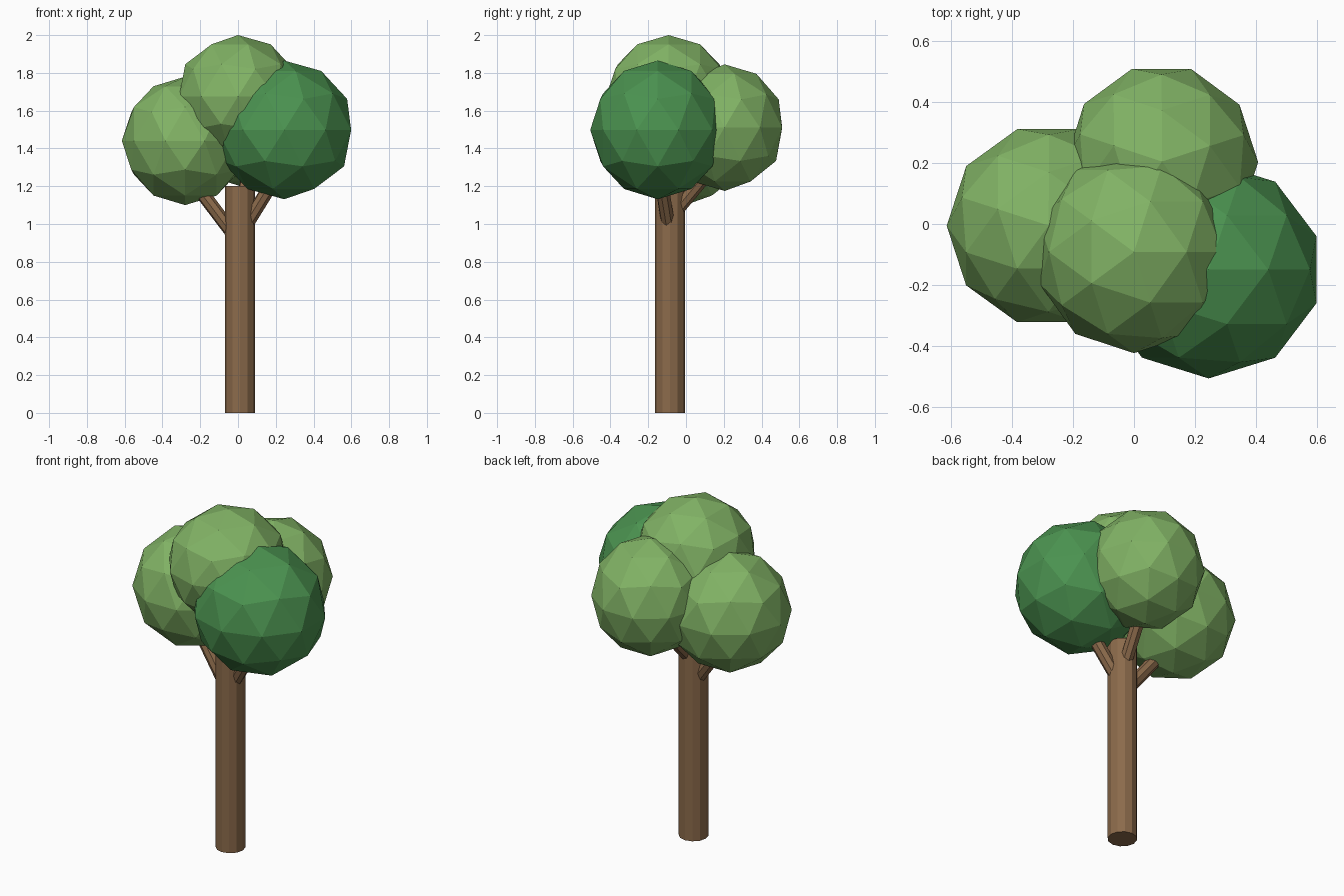
import bpy
from math import radians
from mathutils import Vector

if "Cube" in bpy.data.objects:
    bpy.data.objects.remove(bpy.data.objects["Cube"])


def material(name, rgb):
    m = bpy.data.materials.new(name)
    m.diffuse_color = (*rgb, 1)
    m.use_nodes = True
    m.node_tree.nodes["Principled BSDF"].inputs["Base Color"].default_value = m.diffuse_color
    return m


BARK = material("bark", (0.26, 0.145, 0.07))
LIGHT = material("light_leaves", (0.22, 0.45, 0.13))
DARK = material("dark_leaves", (0.07, 0.29, 0.08))


def limb(name, start, end, radius, sides):
    a, b = Vector(start), Vector(end)
    d = b - a
    bpy.ops.mesh.primitive_cylinder_add(vertices=sides, radius=radius, depth=d.length,
                                        location=(a + b) / 2)
    o = bpy.context.object
    o.rotation_euler = d.to_track_quat('Z', 'Y').to_euler()
    o.name = name
    o.data.materials.append(BARK)


def foliage(name, centre, size, turn, mat):
    bpy.ops.mesh.primitive_ico_sphere_add(subdivisions=2, radius=1, location=centre,
                                          rotation=(0, 0, radians(turn)))
    o = bpy.context.object
    o.scale = size
    o.name = name
    o.data.materials.append(mat)


# Trunk and three branches reaching into the leaves
limb("trunk", (0.01, -0.085, 0), (0.01, -0.085, 1.2), 0.08, 12)
limb("left_branch", (0.01, -0.085, 0.9), (-0.24, -0.04, 1.23), 0.037, 8)
limb("right_branch", (0.01, -0.085, 0.94), (0.22, -0.14, 1.28), 0.037, 8)
limb("back_branch", (0.01, -0.085, 1.03), (0.06, 0.13, 1.29), 0.037, 8)

# Faceted leaf clumps
foliage("left_foliage", (-0.28, -0.005, 1.44), (0.335, 0.333, 0.34), 18, LIGHT)
foliage("right_foliage", (0.245, -0.15, 1.498), (0.372, 0.357, 0.367), 0, DARK)
foliage("back_foliage", (0.092, 0.205, 1.51), (0.315, 0.32, 0.335), 18, LIGHT)
foliage("top_foliage", (0.0, -0.092, 1.675), (0.328, 0.332, 0.325), 0, LIGHT)
